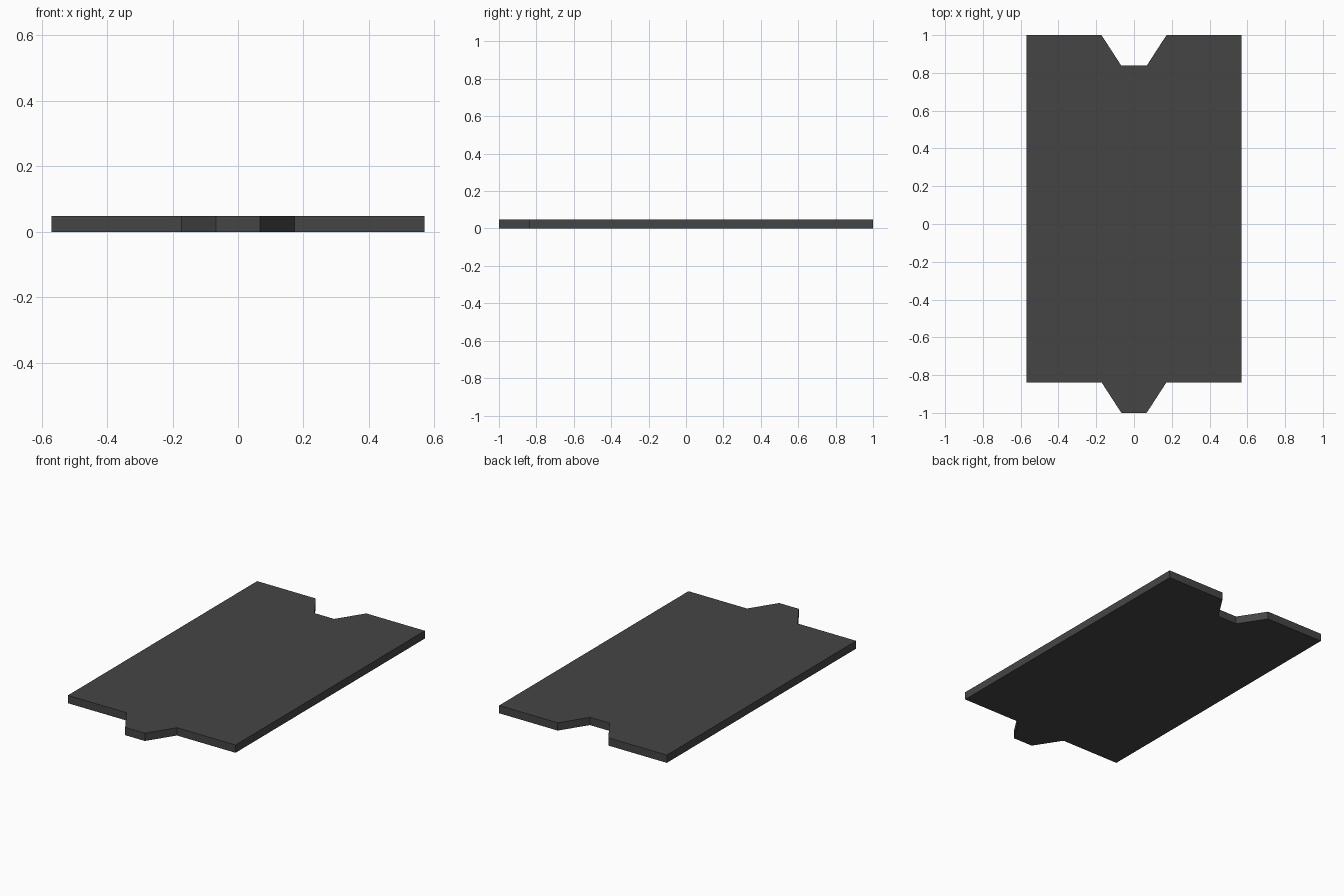
import bpy, bmesh

if "Cube" in bpy.data.objects:
    bpy.data.objects.remove(bpy.data.objects["Cube"])

W, T = 0.57, 0.048          # half width, thickness
OUTER, INNER = 0.172, 0.067  # half widths of the tab at its base and tip

# Right half of the outline, from the tab at the front to the notch at the back
half = [(INNER, -1.0), (OUTER, -0.838), (W, -0.838),
        (W, 1.0), (OUTER, 1.0), (INNER, 0.838)]
outline = half + [(-x, y) for x, y in reversed(half)]

# Interlocking plate: outline extruded upwards
bm = bmesh.new()
base = bm.faces.new([bm.verts.new((x, y, 0)) for x, y in outline])
ext = bmesh.ops.extrude_face_region(bm, geom=[base], use_keep_orig=True)
top = [v for v in ext["geom"] if isinstance(v, bmesh.types.BMVert)]
bmesh.ops.translate(bm, verts=top, vec=(0, 0, T))
bmesh.ops.recalc_face_normals(bm, faces=bm.faces)
mesh = bpy.data.meshes.new("interlocking_plate")
bm.to_mesh(mesh)
bm.free()
plate = bpy.data.objects.new("interlocking_plate", mesh)
bpy.context.collection.objects.link(plate)

# Dark grey finish
mat = bpy.data.materials.new("dark_grey")
mat.diffuse_color = (0.06, 0.06, 0.06, 1)
mat.use_nodes = True
mat.node_tree.nodes["Principled BSDF"].inputs["Base Color"].default_value = mat.diffuse_color
mesh.materials.append(mat)
